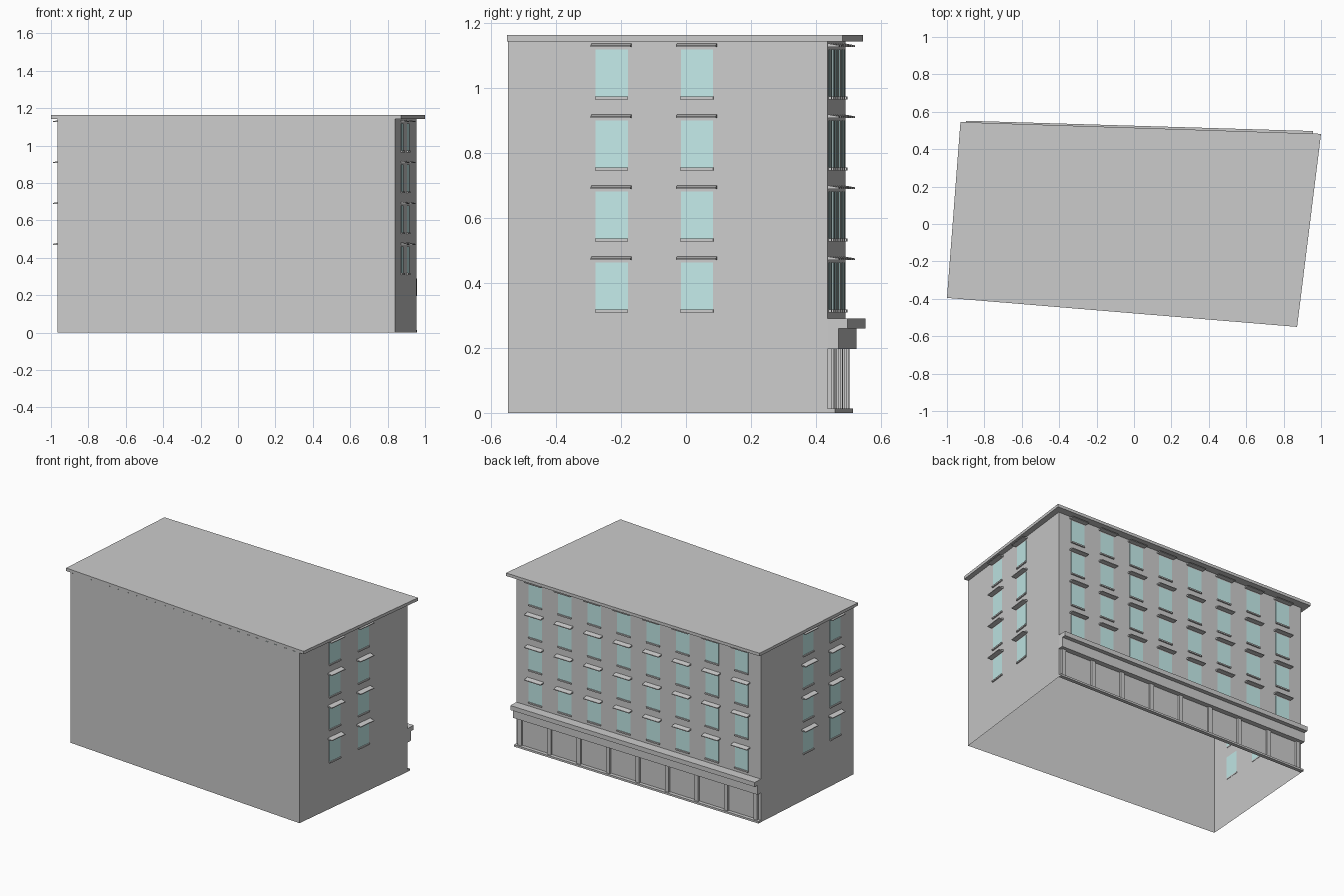
import bpy, bmesh
from mathutils import Vector

if "Cube" in bpy.data.objects:
    bpy.data.objects.remove(bpy.data.objects["Cube"])

# Plan outlines, counter-clockwise from the front left corner
BODY = [(-0.965, -0.398), (0.84, -0.548), (0.955, 0.435), (-0.899, 0.49)]
ROOF = [(-1.0, -0.395), (0.872, -0.55), (1.0, 0.482), (-0.928, 0.545)]
FLOORS = [0.318 + 0.2185 * i for i in range(4)]

glass_mat = bpy.data.materials.new("glass")
glass_mat.diffuse_color = (0.55, 0.83, 0.82, 1)
glass_mat.use_nodes = True
glass_mat.node_tree.nodes["Principled BSDF"].inputs["Base Color"].default_value = glass_mat.diffuse_color


def finish(bm, name, mat=None):
    bmesh.ops.recalc_face_normals(bm, faces=bm.faces)
    mesh = bpy.data.meshes.new(name)
    bm.to_mesh(mesh)
    bm.free()
    ob = bpy.data.objects.new(name, mesh)
    bpy.context.collection.objects.link(ob)
    if mat:
        mesh.materials.append(mat)
    return ob


def loft(bm, a, b, caps=True):
    """Join two matching rings of points; caps close both ends."""
    va = [bm.verts.new(p) for p in a]
    vb = [bm.verts.new(p) for p in b]
    n = len(a)
    for i in range(n):
        j = (i + 1) % n
        bm.faces.new((va[i], va[j], vb[j], vb[i]))
    if caps:
        bm.faces.new(va[::-1])
        bm.faces.new(vb)


def plan_prism(name, plan, z0, z1, caps):
    bm = bmesh.new()
    loft(bm, [(x, y, z0) for x, y in plan], [(x, y, z1) for x, y in plan], caps)
    return finish(bm, name)


class Wall:
    """Local frame on a wall: u along it, d outward from it."""
    def __init__(self, i):
        self.o = Vector(BODY[i]).to_3d()
        run = Vector(BODY[(i + 1) % 4]).to_3d() - self.o
        self.length = run.length
        self.u = run.normalized()
        self.n = Vector((self.u.y, -self.u.x, 0))

    def bar(self, bm, u0, u1, profile):
        """Extrude a (d, z) profile along the wall from u0 to u1."""
        ring = lambda u: [self.o + self.u * u + self.n * d + Vector((0, 0, z))
                          for d, z in profile]
        loft(bm, ring(u0), ring(u1))


def rect(d0, d1, z0, z1):
    return [(d0, z0), (d1, z0), (d1, z1), (d0, z1)]


def windows(side, wall, centres):
    glass, sill, hood = bmesh.new(), bmesh.new(), bmesh.new()
    for c in centres:
        for z in FLOORS:
            wall.bar(glass, c - 0.05, c + 0.05, rect(-0.002, 0.002, z, z + 0.144))
            wall.bar(sill, c - 0.051, c + 0.051, rect(-0.002, 0.009, z - 0.009, z))
            wall.bar(hood, c - 0.062, c + 0.062,
                     [(0, z + 0.152), (0.033, z + 0.152), (0.033, z + 0.157), (0, z + 0.163)])
    finish(glass, side + "_window_glass", glass_mat)
    finish(sill, side + "_window_sills")
    finish(hood, side + "_window_hoods")


# Open-bottomed wall shell and overhanging roof slab
plan_prism("walls", BODY, 0, 1.143, False)
plan_prism("roof", ROOF, 1.143, 1.163, True)

right, back, left = Wall(1), Wall(2), Wall(3)
L = back.length
windows("right", right, [0.325 * right.length, 0.592 * right.length])
windows("back", back, [L * (0.078 + 0.1206 * i) for i in range(8)])
windows("left", left, [0.51 * left.length, 0.80 * left.length])

# Shopfront along the back: base, fascia, cornice
for name, prof in (("shop_base", rect(0, 0.024, 0, 0.013)),
                   ("shop_fascia", rect(0, 0.034, 0.197, 0.26)),
                   ("shop_cornice", rect(0, 0.062, 0.26, 0.29))):
    bm = bmesh.new()
    back.bar(bm, 0, L, prof)
    finish(bm, name)

# Posts between the eight shop bays
bm = bmesh.new()
for i in range(9):
    c = L * (0.0177 + 0.1206 * i)
    back.bar(bm, c - 0.014, c + 0.014, rect(0, 0.013, 0.013, 0.197))
finish(bm, "shop_posts")
